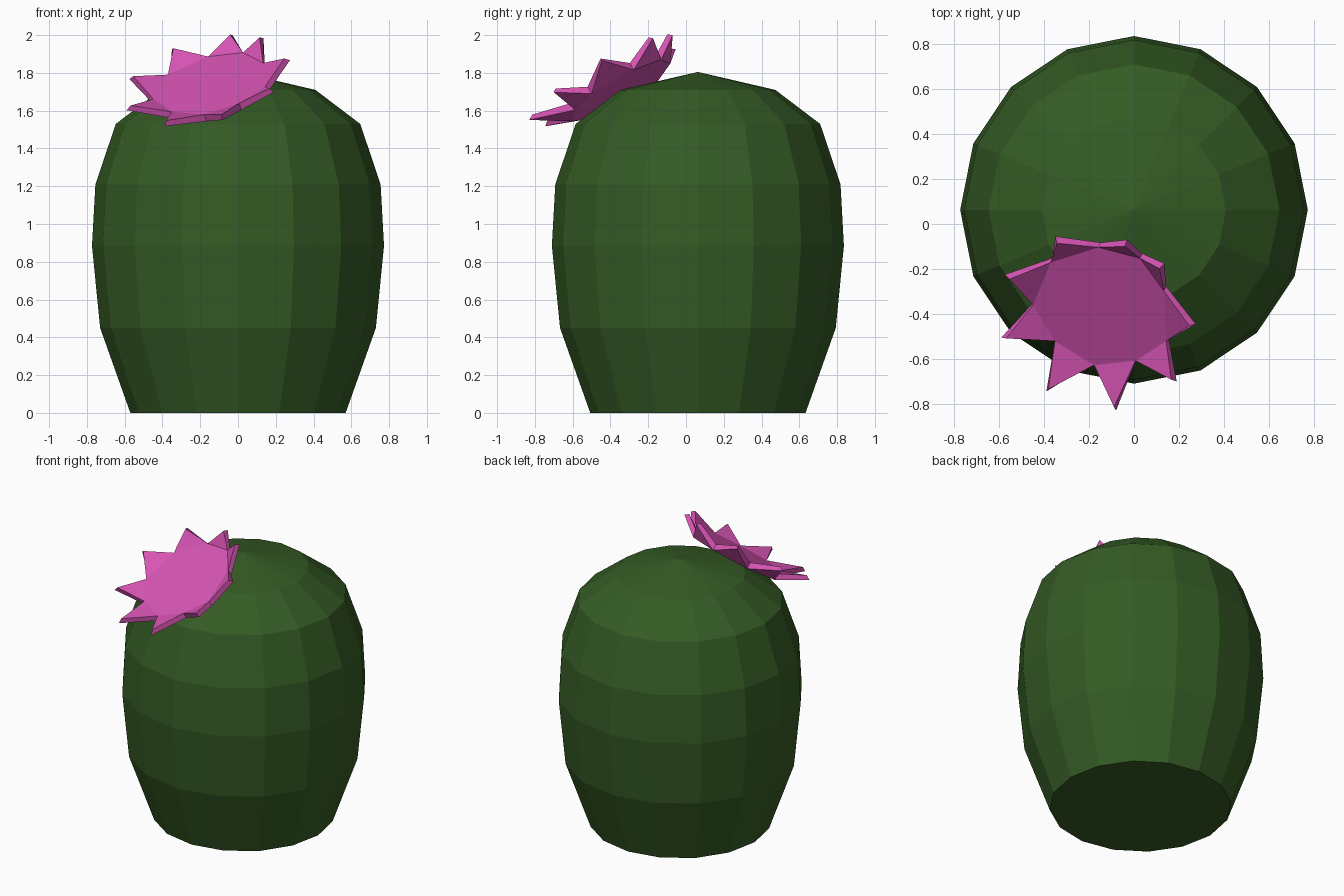
import bpy, bmesh
from math import cos, sin, pi
from mathutils import Vector

if "Cube" in bpy.data.objects:
    bpy.data.objects.remove(bpy.data.objects["Cube"])


def material(name, rgb):
    m = bpy.data.materials.new(name)
    m.diffuse_color = (*rgb, 1)
    m.use_nodes = True
    m.node_tree.nodes["Principled BSDF"].inputs["Base Color"].default_value = m.diffuse_color
    return m


def finish(bm, name, mat):
    bmesh.ops.recalc_face_normals(bm, faces=bm.faces)
    me = bpy.data.meshes.new(name)
    bm.to_mesh(me)
    bm.free()
    me.materials.append(mat)
    ob = bpy.data.objects.new(name, me)
    bpy.context.collection.objects.link(ob)


def bridge(bm, a, b):
    for i in range(len(a)):
        j = (i + 1) % len(a)
        bm.faces.new((a[i], a[j], b[j], b[i]))


def fan(bm, ring, centre):
    for i in range(len(ring)):
        bm.faces.new((ring[i], ring[(i + 1) % len(ring)], centre))


# Barrel-shaped cactus body: 16-sided profile rings (radius, height)
SIDES, AXIS_Y = 16, 0.063
profile = [(0.57, 0), (0.73, 0.45), (0.773, 0.885), (0.755, 1.21), (0.647, 1.53), (0.41, 1.71)]
bm = bmesh.new()
rings = [[bm.verts.new((r * cos(2 * pi * i / SIDES), AXIS_Y + r * sin(2 * pi * i / SIDES), z))
          for i in range(SIDES)] for r, z in profile]
for lower, upper in zip(rings, rings[1:]):
    bridge(bm, lower, upper)
bm.faces.new(rings[0])
fan(bm, rings[-1], bm.verts.new((0, AXIS_Y, 1.805)))
finish(bm, "cactus_body", material("cactus_green", (0.035, 0.105, 0.018)))

# Flower: irregular nine-pointed cupped star on a tilted plane
CENTRE = Vector((-0.157, -0.417, 1.768))
NORMAL = Vector((-0.266, -0.575, 1)).normalized()
tips = [(-.575, -.225), (-.35, -.055), (-.03, -.07), (.135, -.175), (.275, -.445),
        (.19, -.70), (-.08, -.83), (-.39, -.745), (-.59, -.505)]
valleys = [(-.39, -.19), (-.17, -.12), (.02, -.17), (.13, -.32), (.14, -.55),
           (0, -.64), (-.19, -.66), (-.37, -.55), (-.47, -.385)]


def on_plane(p, scale, lift):
    dx, dy = (p[0] - CENTRE.x) * scale, (p[1] - CENTRE.y) * scale
    return CENTRE + Vector((dx, dy, 0.266 * dx + 0.575 * dy)) + NORMAL * lift


def star(bm, tip_scale, tip_lift, valley_lift):
    outline = []
    for t, v in zip(tips, valleys):
        outline.append(bm.verts.new(on_plane(t, tip_scale, tip_lift)))
        outline.append(bm.verts.new(on_plane(v, 0.97, valley_lift)))
    inner = outline[1::2]
    for k in range(len(inner)):
        bm.faces.new((inner[k - 1], outline[2 * k], inner[k]))
    bm.faces.new(inner)
    return outline


bm = bmesh.new()
back = star(bm, 1.0, 0.0, -0.095)
front = star(bm, 0.94, 0.018, -0.052)
bridge(bm, back, front)
finish(bm, "flower", material("petal_pink", (0.68, 0.09, 0.46)))
